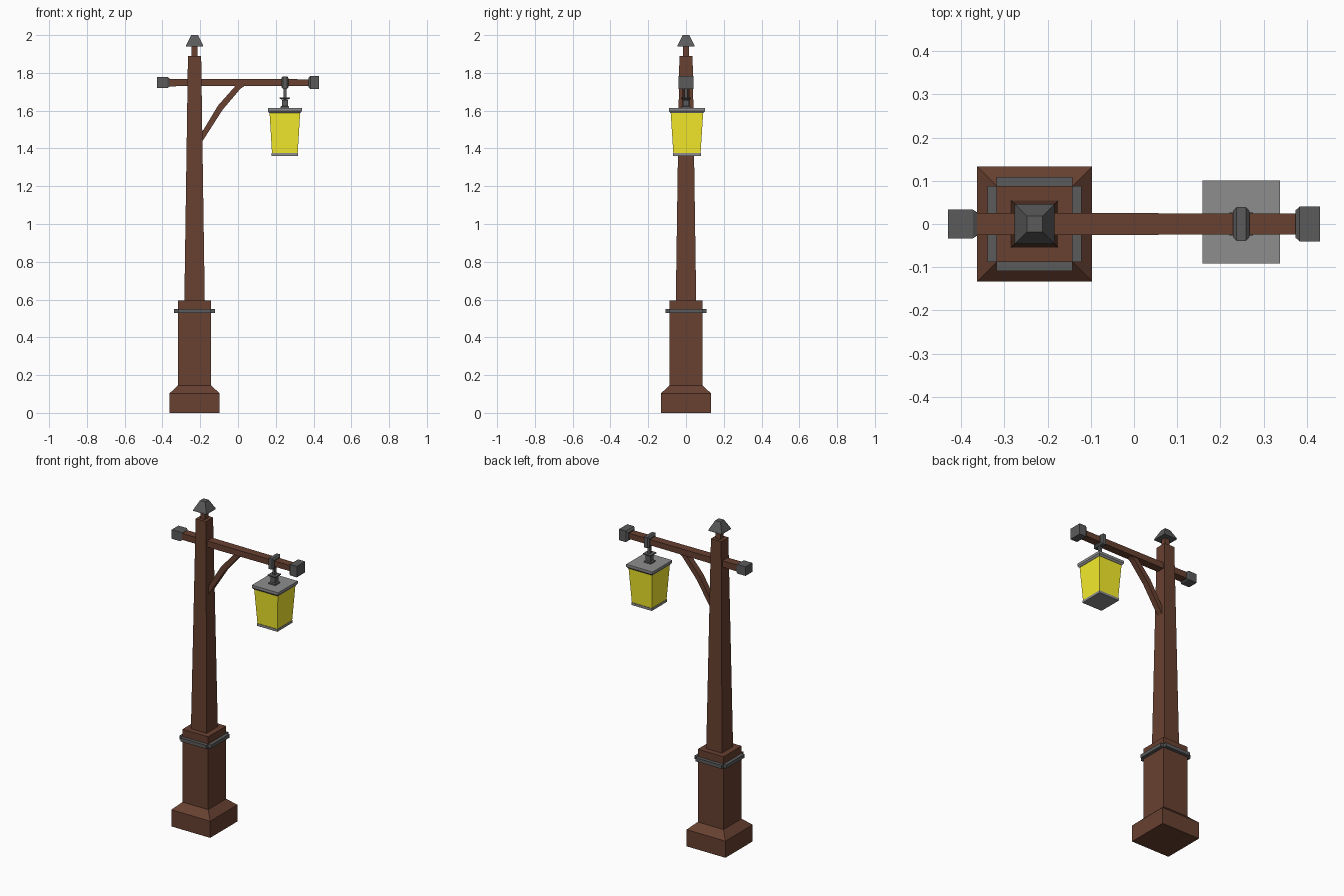
import bpy, bmesh
from mathutils import Vector

if "Cube" in bpy.data.objects:
    bpy.data.objects.remove(bpy.data.objects["Cube"])

def material(name, rgb):
    m = bpy.data.materials.new(name)
    m.diffuse_color = (*rgb, 1)
    m.use_nodes = True
    m.node_tree.nodes["Principled BSDF"].inputs["Base Color"].default_value = m.diffuse_color
    return m

WOOD = material("wood", (0.136, 0.052, 0.030))
IRON = material("iron", (0.105, 0.105, 0.105))
GLASS = material("glass", (0.93, 0.84, 0.026))
PLATE = material("plate", (0.27, 0.27, 0.27))

def finish(name, bm, mat):
    bmesh.ops.recalc_face_normals(bm, faces=bm.faces[:])
    me = bpy.data.meshes.new(name)
    bm.to_mesh(me)
    bm.free()
    me.materials.append(mat)
    ob = bpy.data.objects.new(name, me)
    bpy.context.collection.objects.link(ob)
    return ob

def loft(name, mat, center, sections, axis="z"):
    """Stack rectangular sections (position, half a, half b) along z or x."""
    bm = bmesh.new()
    rings = []
    for t, a, b in sections:
        ring = []
        for i, j in ((-1, -1), (1, -1), (1, 1), (-1, 1)):
            off = (i * a, j * b, t) if axis == "z" else (t, i * a, j * b)
            ring.append(bm.verts.new(Vector(center) + Vector(off)))
        rings.append(ring)
    for r, s in zip(rings, rings[1:]):
        for k in range(4):
            n = (k + 1) % 4
            bm.faces.new((r[k], r[n], s[n], s[k]))
    bm.faces.new(rings[0])
    bm.faces.new(rings[-1])
    return finish(name, bm, mat)

def square(*pairs):
    return [(t, h, h) for t, h in pairs]

PX = -0.23              # post centre
LX, LY = 0.248, 0.005   # lantern centre
ARM_Z = 1.749

# Post: stepped pedestal, tapered shaft and thin neck
post = (PX, 0, 0)
loft("pedestal", WOOD, post, square((0, .133), (.103, .133), (.145, .088), (.595, .088)))
loft("shaft", WOOD, post, square((.595, .054), (1.89, .035)))
loft("neck", WOOD, post, square((1.89, .016), (1.945, .016)))
loft("finial", IRON, post, square((1.94, .046), (1.948, .044), (1.988, .024), (2.0, .018)))

# Collar: one iron strip on each pedestal face
for name, dx, dy in (("front", 0, -1), ("right", 1, 0), ("back", 0, 1), ("left", -1, 0)):
    a, b = (.0105, .088) if dx else (.088, .0105)
    loft("collar_" + name, IRON, (PX + dx * .0985, dy * .0985, 0),
         [(.528, a, b), (.550, a, b)])

# Crossarm with an iron block on each end
arm = (0, 0, ARM_Z)
loft("crossarm", WOOD, arm, [(-.40, .026, .020), (.40, .024, .017)], "x")
loft("left_end_cap", IRON, arm,
     [(-.43, .033, .028), (-.372, .033, .028), (-.363, .027, .022)], "x")
loft("right_end_cap", IRON, arm,
     [(.373, .031, .024), (.383, .040, .034), (.43, .040, .034)], "x")

# Curved brace between shaft and arm
upper = [(-.20, 1.470), (-.105, 1.628), (-.01, 1.735)]
lower = [(-.20, 1.42), (-.082, 1.604), (-.045, 1.648), (.012, 1.715), (.04, 1.735)]
bm = bmesh.new()
face = bm.faces.new([bm.verts.new((x, -.018, z)) for x, z in upper + lower[::-1]])
ext = bmesh.ops.extrude_face_region(bm, geom=[face])
bmesh.ops.translate(bm, vec=(0, .036, 0),
                    verts=[v for v in ext["geom"] if isinstance(v, bmesh.types.BMVert)])
finish("brace", bm, WOOD)

# Hanger: clamp round the arm, rod, washer and socket
loft("hanger_clamp", IRON, (LX, 0, ARM_Z),
     [(-.019, .030, .024), (-.011, .039, .033), (.011, .039, .033), (.019, .030, .024)], "x")
loft("hanger_rod", IRON, (LX, 0, 0), square((1.61, .008), (1.72, .008)))
loft("hanger_washer", IRON, (LX, 0, 0), [(1.659, .018, .018), (1.664, .027, .027), (1.67, .027, .027)])
loft("lantern_socket", IRON, (LX, 0, 0), square((1.61, .023), (1.622, .023), (1.626, .016), (1.657, .016)))

# Lantern: lid, tapered glass and floor plate
lamp = (LX, LY, 0)
loft("lantern_lid", PLATE, lamp, [(1.588, .083, .088), (1.598, .090, .096), (1.614, .090, .096)])
loft("lantern_glass", GLASS, lamp, [(1.373, .068, .072), (1.59, .081, .086)])
loft("lantern_floor", PLATE, lamp, [(1.36, .070, .075), (1.375, .070, .075)])
